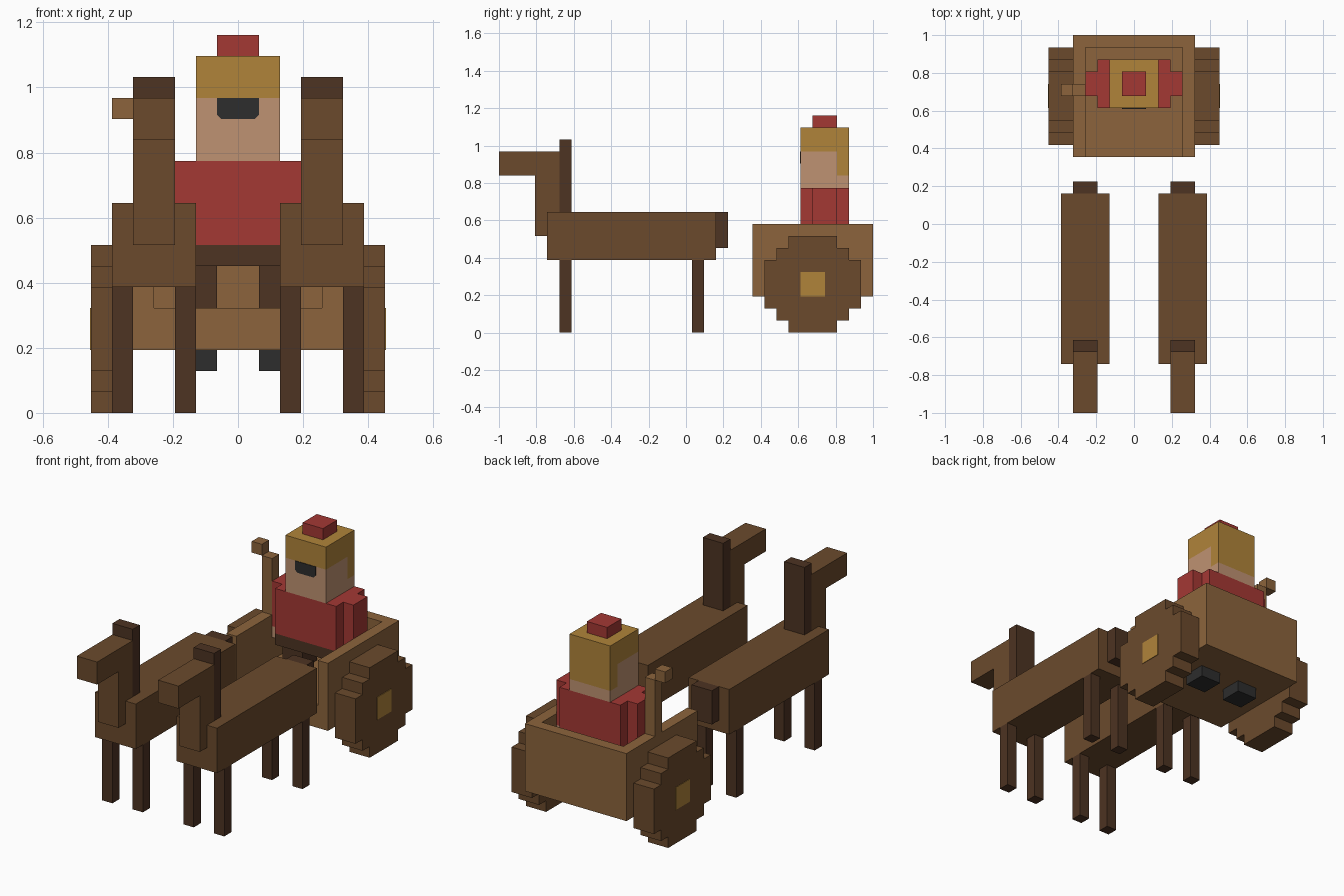
import bpy, bmesh

if "Cube" in bpy.data.objects:
    bpy.data.objects.remove(bpy.data.objects["Cube"])

U = 2 / 31  # one block of the model's grid


def srgb(c):
    return tuple(((v / 255 + 0.055) / 1.055) ** 2.4 for v in c) + (1.0,)


def material(name, rgb):
    m = bpy.data.materials.new(name)
    m.diffuse_color = srgb(rgb)
    m.use_nodes = True
    m.node_tree.nodes["Principled BSDF"].inputs["Base Color"].default_value = m.diffuse_color
    return m


BROWN = material("brown", (107, 74, 44))
DARK = material("dark brown", (77, 51, 34))
WOOD = material("light wood", (140, 100, 60))
GOLD = material("gold", (176, 132, 58))
SKIN = material("skin", (191, 146, 114))
RED = material("red", (164, 56, 52))
BLACK = material("black", (45, 45, 45))


def finish(name, bm, mat):
    bmesh.ops.recalc_face_normals(bm, faces=bm.faces)
    me = bpy.data.meshes.new(name)
    bm.to_mesh(me)
    bm.free()
    me.materials.append(mat)
    ob = bpy.data.objects.new(name, me)
    bpy.context.collection.objects.link(ob)
    return ob


def prism(name, pts, direction, mat):
    """Extrude a closed outline (grid units; y counted from the front end)."""
    bm = bmesh.new()
    vs = [bm.verts.new((x * U, y * U - 1, z * U)) for x, y, z in pts]
    face = bm.faces.new(vs)
    out = bmesh.ops.extrude_face_region(bm, geom=[face])
    moved = [g for g in out["geom"] if isinstance(g, bmesh.types.BMVert)]
    bmesh.ops.translate(bm, verts=moved, vec=[d * U for d in direction])
    return finish(name, bm, mat)


def box(name, xs, ys, zs, mat):
    (x0, x1), (y0, y1), (z0, z1) = sorted(xs), ys, zs
    pts = [(x0, y0, z0), (x1, y0, z0), (x1, y1, z0), (x0, y1, z0)]
    return prism(name, pts, (0, 0, z1 - z0), mat)


def both(name, xs, ys, zs, mat):
    for s, side in ((-1, "left"), (1, "right")):
        box(f"{side}_{name}", (s * xs[0], s * xs[1]), ys, zs, mat)


# Pair of horses
both("horse_body", (2, 6), (4, 18), (6, 10), BROWN)
both("horse_neck", (3, 5), (3, 5), (8, 13), BROWN)
both("horse_head", (3, 5), (0, 5), (13, 15), BROWN)
both("horse_mane", (3, 5), (5, 6), (10, 16), DARK)
both("horse_tail", (3, 5), (18, 19), (7, 10), DARK)
for x in (2, 5):
    for y, end in ((5, "front"), (16, "back")):
        both(f"horse_{end}_leg", (x, x + 1), (y, y + 1), (0, 6), DARK)

# Cart: floor and a U-shaped wall open at the front
box("cart_floor", (-4, 4), (21, 30), (3, 5), WOOD)
wall = [(-5, 21), (-4, 21), (-4, 30), (4, 30), (4, 21), (5, 21), (5, 31), (-5, 31)]
prism("cart_wall", [(x, y, 3) for x, y in wall], (0, 0, 6), WOOD)

# Stepped wheels with hub plates; quarter outline turned four times
quarter = [(4, -2), (4, 2), (3, 2), (3, 3), (2, 3)]
rim = []
for k in range(4):
    for a, b in quarter:
        for _ in range(k):
            a, b = -b, a
        if (a, b) not in rim:
            rim.append((a, b))
for s, side in ((-1, "left"), (1, "right")):
    prism(f"{side}_wheel", [(s * 5, 26 + a, 4 + b) for a, b in rim], (s * 2, 0, 0), BROWN)
both("wheel_hub", (7, 7.05), (25, 27), (3, 5), GOLD)

# Driver: legs, torso and arms
both("boot", (1, 3), (26, 28), (2, 4), BLACK)
both("trouser_leg", (1, 3), (26, 28), (4, 7), DARK)
box("hips", (-3, 3), (25, 29), (7, 8), DARK)
box("torso", (-3, 3), (25, 29), (8, 12), RED)
both("arm", (3, 4), (26, 28), (8, 12), RED)
both("hand", (3, 4), (26, 28), (7, 8), SKIN)

# Head with helmet and plume
box("face", (-2, 2), (25, 28), (12, 15), SKIN)
box("nape", (-2, 2), (28, 29), (12, 13), SKIN)
box("helmet_neck_guard", (-2, 2), (28, 29), (13, 15), GOLD)
box("helmet", (-2, 2), (25, 29), (15, 17), GOLD)
box("plume", (-1, 1), (26, 28), (17, 18), RED)
eyes = [(-1, 15), (-1, 14.2), (-0.8, 14), (0.8, 14), (1, 14.2), (1, 15)]
prism("eye_band", [(x, 25, z) for x, z in eyes], (0, -0.05, 0), BLACK)

# Whip
box("whip_handle", (-5, -4), (26, 27), (9, 14), WOOD)
box("whip_tip", (-6, -5), (26, 27), (14, 15), WOOD)
